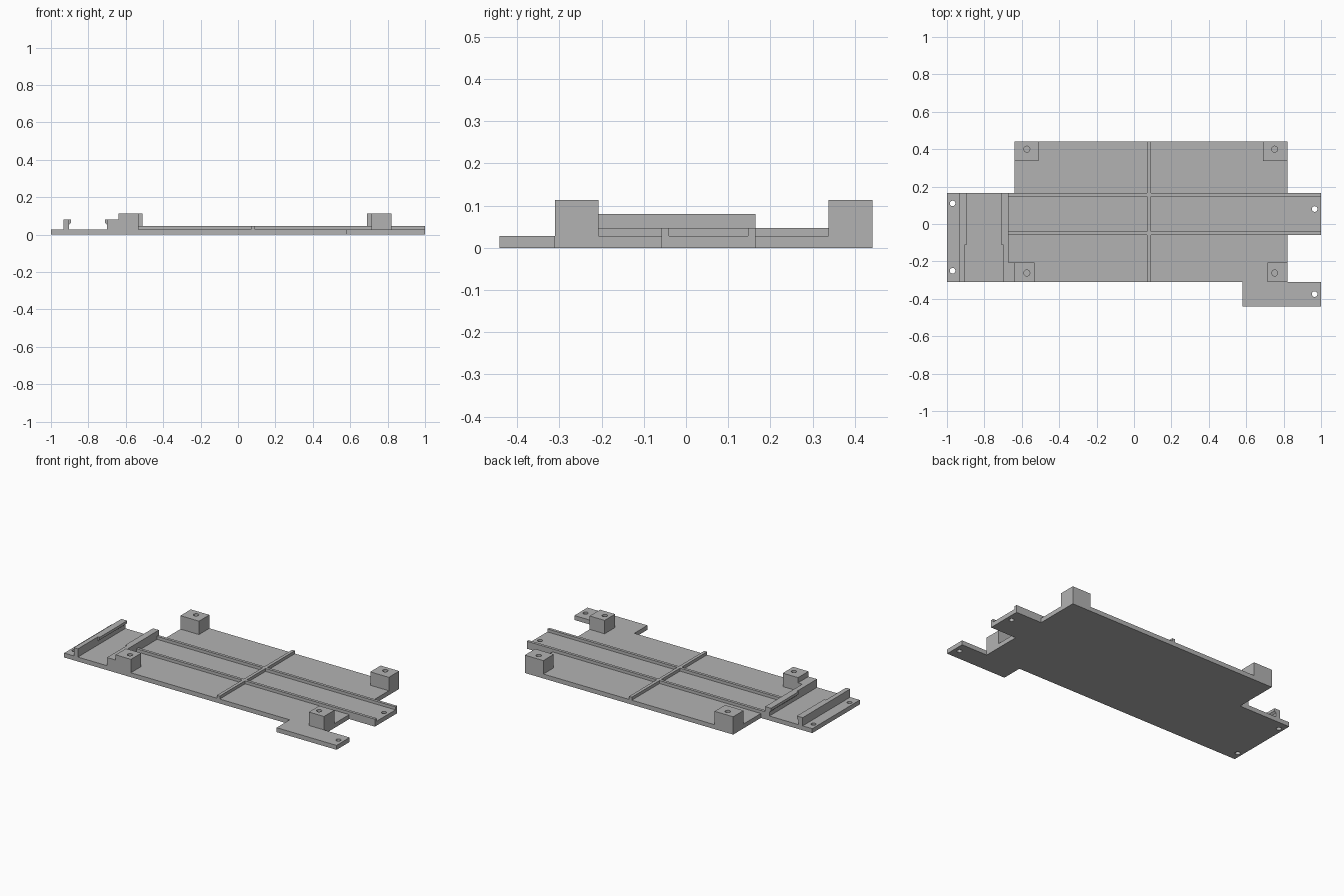
import bpy, bmesh
from mathutils import Matrix

cube = bpy.data.objects.get("Cube")
if cube:
    bpy.data.objects.remove(cube, do_unlink=True)

grey = bpy.data.materials.new("plain grey")
grey.use_nodes = True
COLOUR = (0.45, 0.45, 0.45, 1)
grey.diffuse_color = COLOUR
grey.node_tree.nodes["Principled BSDF"].inputs["Base Color"].default_value = COLOUR

# Shared heights and edges
FLOOR, RAIL, CLIP, POST = 0.028, 0.047, 0.08, 0.113
FRONT, BACK, STRIP = -0.311, 0.442, 0.165


def finish(name, bm):
    bmesh.ops.recalc_face_normals(bm, faces=bm.faces)
    mesh = bpy.data.meshes.new(name)
    bm.to_mesh(mesh)
    bm.free()
    mesh.materials.append(grey)
    ob = bpy.data.objects.new(name, mesh)
    bpy.context.collection.objects.link(ob)
    return ob


def prism(name, points, offset):
    """Extrude a closed 3D outline along an offset."""
    bm = bmesh.new()
    face = bm.faces.new([bm.verts.new(p) for p in points])
    new = bmesh.ops.extrude_face_region(bm, geom=[face])["geom"]
    bmesh.ops.translate(bm, vec=offset,
                        verts=[v for v in new if isinstance(v, bmesh.types.BMVert)])
    return finish(name, bm)


def box(name, x0, x1, y0, y1, z0, z1):
    return prism(name, [(x0, y0, z0), (x1, y0, z0), (x1, y1, z0), (x0, y1, z0)],
                 (0, 0, z1 - z0))


def drill(ob, spots, radius, z0, z1):
    """Cut round vertical holes at the given spots."""
    bm = bmesh.new()
    for x, y in spots:
        bmesh.ops.create_cone(bm, cap_ends=True, segments=24, radius1=radius,
                              radius2=radius, depth=z1 - z0,
                              matrix=Matrix.Translation((x, y, (z0 + z1) / 2)))
    cutter = finish("hole_cutter", bm)
    cutter.hide_render = True
    mod = ob.modifiers.new("holes", 'BOOLEAN')
    mod.operation, mod.solver, mod.object = 'DIFFERENCE', 'EXACT', cutter
    bpy.context.view_layer.objects.active = ob
    bpy.ops.object.modifier_apply(modifier=mod.name)
    bpy.data.objects.remove(cutter, do_unlink=True)


# Base plate with its mounting tabs and screw holes
outline = [(-1, FRONT), (0.58, FRONT), (0.58, -0.442), (1, -0.442), (1, FRONT),
           (0.82, FRONT), (0.82, -0.058), (1, -0.058), (1, STRIP), (0.82, STRIP),
           (0.82, BACK), (-0.64, BACK), (-0.64, STRIP), (-1, STRIP)]
plate = prism("base_plate", [(x, y, 0) for x, y in outline], (0, 0, FLOOR))
drill(plate, [(-0.97, 0.11), (-0.97, -0.25), (0.966, 0.08), (0.966, -0.375)],
      0.015, -0.05, 0.1)

# Long rails and the cross rib
box("front_rail", -0.67, 1, -0.058, -0.04, FLOOR, RAIL)
box("back_rail", -0.67, 1, 0.147, STRIP, FLOOR, RAIL)
for name, y0, y1 in (("front", FRONT, -0.058), ("middle", -0.04, 0.147),
                     ("back", STRIP, BACK)):
    box(name + "_cross_rib", 0.07, 0.09, y0, y1, FLOOR, RAIL)

# Corner posts with blind screw holes
for name, x0, x1, y0, y1, hole in (
        ("back_right_post", -0.64, -0.51, 0.338, BACK, (-0.573, 0.4)),
        ("back_left_post", 0.69, 0.82, 0.338, BACK, (0.752, 0.4)),
        ("front_right_post", -0.64, -0.533, FRONT, -0.207, (-0.573, -0.262)),
        ("front_left_post", 0.715, 0.82, FRONT, -0.207, (0.752, -0.262))):
    post = box(name, x0, x1, y0, y1, FLOOR, POST)
    drill(post, [hole], 0.016, 0.04, 0.15)

# Clip walls, each with a chamfered lip facing the slot between them
for name, outer, inner, lip in (("outer_clip", -0.933, -0.904, -0.892),
                                ("inner_clip", -0.67, -0.7, -0.711)):
    box(name + "_wall", min(outer, inner), max(outer, inner), FRONT, STRIP, FLOOR, CLIP)
    profile = [(inner, 0.053), (lip, 0.063), (lip, CLIP), (inner, CLIP)]
    prism(name + "_lip", [(x, -0.11, z) for x, z in profile], (0, STRIP + 0.11, 0))

# Filler joining the inner clip to the front post
box("clip_filler", -0.67, -0.64, FRONT, -0.207, FLOOR, CLIP)
